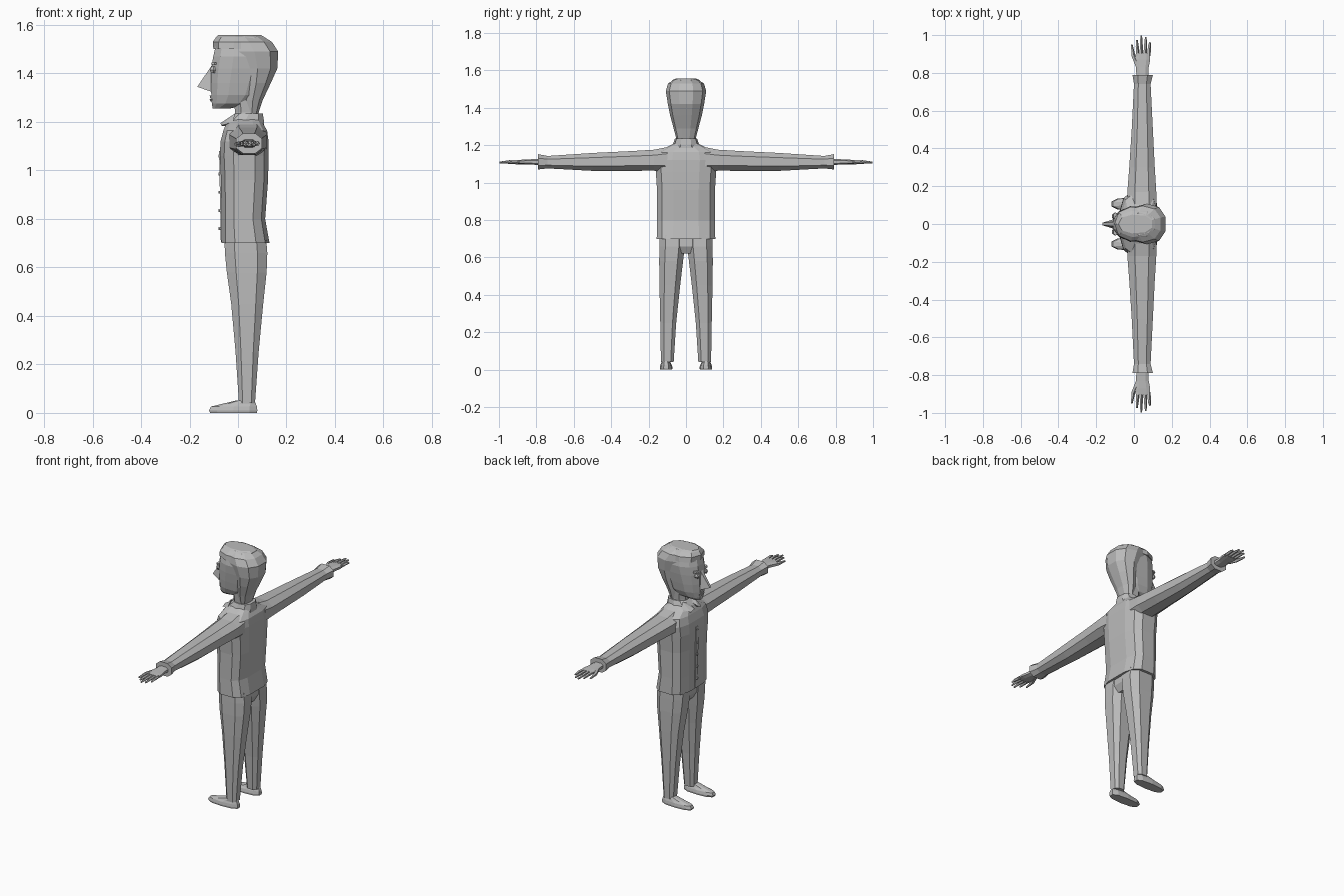
import bpy, bmesh, math
from mathutils import Vector

cloth = bpy.data.materials.new("plain grey")
cloth.diffuse_color = (0.5, 0.5, 0.5, 1)


def finish(name, bm, mirror=False):
    bmesh.ops.recalc_face_normals(bm, faces=bm.faces)
    me = bpy.data.meshes.new(name)
    bm.to_mesh(me)
    bm.free()
    me.materials.append(cloth)
    ob = bpy.data.objects.new(name, me)
    bpy.context.collection.objects.link(ob)
    if mirror:
        mod = ob.modifiers.new("mirror", 'MIRROR')
        mod.use_axis = (False, True, False)
    return ob


def loft(name, rings, axis='z', sides=10, power=2.5, mirror=False):
    """Skin rounded rings (pos, a0, a1, b0, b1); a is x, b is y (axis z) or z (axis y)."""
    bm = bmesh.new()
    loops = []
    for pos, a0, a1, b0, b1 in rings:
        loop = []
        for i in range(sides):
            t = 2 * math.pi * (i + 0.5) / sides
            c, s = math.cos(t), math.sin(t)
            u = math.copysign(abs(c) ** (2 / power), c) / math.cos(math.pi / sides) ** (2 / power)
            v = math.copysign(abs(s) ** (2 / power), s)
            a, b = (a0 + a1) / 2 + u * (a1 - a0) / 2, (b0 + b1) / 2 + v * (b1 - b0) / 2
            loop.append(bm.verts.new((a, b, pos) if axis == 'z' else (a, pos, b)))
        loops.append(loop)
    for p, q in zip(loops, loops[1:]):
        for i in range(sides):
            j = (i + 1) % sides
            bm.faces.new((p[i], p[j], q[j], q[i]))
    bm.faces.new(loops[0])
    bm.faces.new(loops[-1])
    return finish(name, bm, mirror)


def sym(rows):
    """Rows (z, x0, x1, half width) to full rings."""
    return [(z, a, b, -w, w) for z, a, b, w in rows]


def hull(name, points, mirror=False):
    bm = bmesh.new()
    for p in points:
        bm.verts.new(p)
    bmesh.ops.convex_hull(bm, input=bm.verts)
    return finish(name, bm, mirror)


def tube(name, path, mirror=True, sides=5):
    """Tapered limb along (centre, radius) points."""
    bm = bmesh.new()
    d = (Vector(path[-1][0]) - Vector(path[0][0])).normalized()
    up = Vector((0, 0, 1))
    side = d.cross(up).normalized()
    loops = []
    for c, r in path:
        ring = [2 * math.pi * i / sides for i in range(sides)]
        loops.append([bm.verts.new(Vector(c) + r * (math.cos(t) * side + math.sin(t) * up))
                      for t in ring])
    for p, q in zip(loops, loops[1:]):
        for i in range(sides):
            j = (i + 1) % sides
            bm.faces.new((p[i], p[j], q[j], q[i]))
    bm.faces.new(loops[0])
    bm.faces.new(loops[-1])
    return finish(name, bm, mirror)


# Jacket body with sloping shoulders
loft("jacket", sym([(0.70, -0.068, 0.130, 0.160), (0.80, -0.068, 0.112, 0.158),
                    (0.96, -0.070, 0.124, 0.158), (1.06, -0.075, 0.126, 0.165),
                    (1.12, -0.072, 0.126, 0.172), (1.165, -0.060, 0.120, 0.160),
                    (1.19, -0.050, 0.105, 0.105), (1.21, -0.030, 0.095, 0.065)]),
     sides=12, power=3.2)

# Sleeves with flared cuffs
loft("sleeve", [(0.10, -0.035, 0.118, 1.05, 1.195), (0.17, -0.035, 0.118, 1.06, 1.18),
                (0.30, -0.025, 0.110, 1.06, 1.172), (0.50, -0.012, 0.100, 1.06, 1.162),
                (0.74, 0.000, 0.088, 1.074, 1.145), (0.79, -0.008, 0.100, 1.068, 1.155)],
     axis='y', sides=8, power=2.4, mirror=True)

# Hands
loft("hand", [(0.76, 0.015, 0.075, 1.092, 1.130), (0.83, 0.010, 0.078, 1.096, 1.126),
              (0.87, 0.004, 0.086, 1.098, 1.124), (0.905, 0.010, 0.086, 1.101, 1.121)],
     axis='y', sides=8, mirror=True)
for label, x0, x1, tip in (("index", 0.018, 0.015, 0.975), ("middle", 0.038, 0.038, 0.998),
                           ("ring", 0.058, 0.062, 0.990), ("little", 0.078, 0.084, 0.962)):
    tube(label + "_finger", [((x0, 0.89, 1.111), 0.010), (((x0 + x1) / 2, 0.94, 1.112), 0.009),
                             ((x1, tip, 1.108), 0.005)])
tube("thumb", [((0.018, 0.84, 1.110), 0.013), ((-0.004, 0.89, 1.108), 0.011),
               ((-0.012, 0.95, 1.105), 0.005)])

# Trousers
loft("trouser_seat", sym([(0.62, -0.030, 0.095, 0.085), (0.66, -0.050, 0.116, 0.142),
                          (0.74, -0.056, 0.112, 0.142)]), sides=12, power=3)
loft("trouser_leg", [(0.04, 0.004, 0.070, 0.064, 0.136), (0.25, -0.010, 0.085, 0.050, 0.140),
                     (0.45, -0.028, 0.104, 0.028, 0.145), (0.58, -0.046, 0.118, 0.012, 0.147),
                     (0.66, -0.054, 0.121, 0.002, 0.146), (0.72, -0.056, 0.116, 0.002, 0.144)],
     sides=8, power=2.8, mirror=True)

# Shoes: rounded sole with a wedge-shaped upper
loft("shoe_toe", [(0.0, -0.115, 0.078, 0.074, 0.138), (0.010, -0.120, 0.080, 0.072, 0.140),
                  (0.026, -0.112, 0.078, 0.076, 0.137), (0.036, -0.070, 0.074, 0.082, 0.132),
                  (0.052, -0.005, 0.068, 0.086, 0.128)], sides=10, mirror=True)

# Neck and head
loft("neck", sym([(1.18, -0.015, 0.090, 0.055), (1.24, -0.012, 0.082, 0.053),
                  (1.31, -0.020, 0.100, 0.060)]), sides=8)
loft("head", sym([(1.255, -0.104, -0.035, 0.026), (1.275, -0.108, 0.060, 0.054),
                  (1.31, -0.110, 0.100, 0.070), (1.36, -0.112, 0.122, 0.080),
                  (1.42, -0.110, 0.145, 0.090), (1.47, -0.102, 0.150, 0.096),
                  (1.53, -0.088, 0.130, 0.085), (1.55, -0.075, 0.100, 0.060)]),
     sides=12, power=2.4)

# Hair: back mass and swept top
loft("hair_back", sym([(1.235, 0.030, 0.084, 0.052), (1.29, 0.020, 0.102, 0.066),
                       (1.36, 0.015, 0.135, 0.085), (1.42, 0.000, 0.162, 0.097),
                       (1.49, -0.030, 0.166, 0.108), (1.53, -0.050, 0.140, 0.096),
                       (1.555, -0.050, 0.100, 0.058)]), sides=10, power=2.3)
loft("hair_top", sym([(1.50, -0.096, 0.100, 0.096), (1.53, -0.098, 0.115, 0.092),
                      (1.550, -0.085, 0.110, 0.070), (1.558, -0.078, 0.095, 0.050)]),
     sides=9, power=2.3)

# Face
hull("nose", [(-0.100, 0.012, 1.445), (-0.100, -0.012, 1.445), (-0.168, 0.006, 1.345),
              (-0.168, -0.006, 1.345), (-0.112, 0.024, 1.325), (-0.112, -0.024, 1.325),
              (-0.090, 0.024, 1.34), (-0.090, -0.024, 1.34)])
loft("eye", [(1.402, -0.112, -0.092, 0.032, 0.050), (1.415, -0.116, -0.088, 0.024, 0.058),
             (1.428, -0.110, -0.090, 0.032, 0.050)], sides=6, power=2, mirror=True)
loft("brow", [(1.436, -0.112, -0.085, 0.020, 0.062), (1.446, -0.108, -0.085, 0.024, 0.060)],
     sides=6, mirror=True)
for label, z in (("upper_lip", 1.303), ("lower_lip", 1.290)):
    loft(label, sym([(z - 0.006, -0.114, -0.09, 0.022), (z + 0.005, -0.117, -0.09, 0.026)]),
         sides=8)

# Collar band and folded collar points
loft("collar", sym([(1.185, -0.055, 0.108, 0.078), (1.205, -0.045, 0.107, 0.070),
                    (1.235, -0.010, 0.102, 0.060)]), sides=10, power=2.6)
hull("collar_point", [(-0.012, 0.052, 1.235), (-0.030, 0.010, 1.215), (-0.072, 0.020, 1.195),
                      (-0.070, 0.050, 1.185), (-0.020, 0.075, 1.200), (-0.04, 0.03, 1.18)],
     mirror=True)

# Front placket and buttons
hull("placket", [(x, y, z) for z, f in ((0.705, -0.071), (1.08, -0.078))
                 for y in (-0.012, 0.012) for x in (f, f + 0.008)])
for i in range(5):
    z = 0.76 + i * 0.075
    hull("button_%d" % (i + 1), [(x, 0.007 * math.cos(k * math.pi / 3),
                                  z + 0.007 * math.sin(k * math.pi / 3))
                                 for k in range(6) for x in (-0.080, -0.070)])
